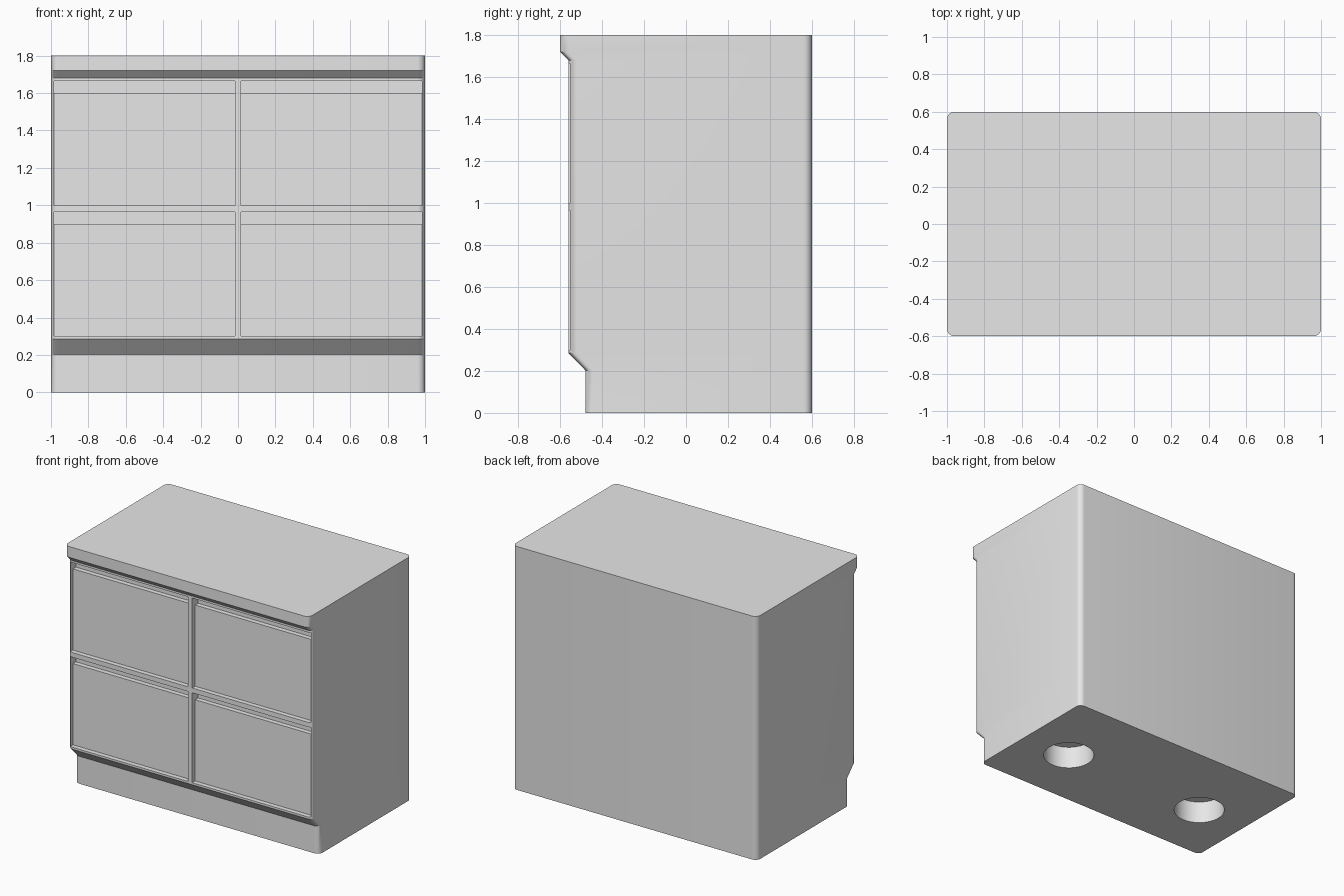
import bpy
import bmesh
from math import cos, sin, pi, radians
from mathutils import Matrix, Vector

cube = bpy.data.objects.get("Cube")
if cube:
    bpy.data.objects.remove(cube, do_unlink=True)

# Single plain finish
grey = bpy.data.materials.new("light_grey")
grey.use_nodes = True
grey.diffuse_color = (0.8, 0.8, 0.8, 1)
grey.node_tree.nodes["Principled BSDF"].inputs["Base Color"].default_value = (0.8, 0.8, 0.8, 1)

HALF_W, BACK, RADIUS, STEPS = 1.0, 0.6, 0.04, 6
FACE = -0.56          # plane of the drawer frame
OPENING = 0.07        # depth of the drawer openings
RECESS = 0.035        # how far the drawer fronts sit back
DRAWER_X = (0.017, 0.983)
DRAWER_ROWS = (0.3, 1.0)
DRAWER_H, FINGER_GAP = 0.665, 0.065


def make_object(name, bm):
    bmesh.ops.recalc_face_normals(bm, faces=bm.faces)
    mesh = bpy.data.meshes.new(name)
    bm.to_mesh(mesh)
    bm.free()
    mesh.materials.append(grey)
    obj = bpy.data.objects.new(name, mesh)
    bpy.context.collection.objects.link(obj)
    return obj


def add_box(bm, low, high):
    low, high = Vector(low), Vector(high)
    matrix = Matrix.Translation((low + high) / 2) @ Matrix.Diagonal((*(high - low), 1))
    bmesh.ops.create_cube(bm, size=1, matrix=matrix)


def rounded_outline(front):
    """Rounded rectangle reaching from the front plane to the back."""
    corners = ((1, BACK, 1), (-1, BACK, 1), (-1, front, -1), (1, front, -1))
    points = []
    for quarter, (sx, y, sy) in enumerate(corners):
        cx, cy = sx * (HALF_W - RADIUS), y - sy * RADIUS
        for i in range(STEPS + 1):
            a = (quarter + i / STEPS) * pi / 2
            points.append((cx + RADIUS * cos(a), cy + RADIUS * sin(a)))
    return points


# Body: plinth, sloped underside, frame, sloped lip and top
profile = ((-0.48, 0), (-0.48, 0.203), (FACE, 0.285), (FACE, 1.68), (-0.6, 1.72), (-0.6, 1.8))
bm = bmesh.new()
rings = [[bm.verts.new((x, y, z)) for x, y in rounded_outline(front)] for front, z in profile]
for lower, upper in zip(rings, rings[1:]):
    for i in range(len(lower)):
        j = (i + 1) % len(lower)
        bm.faces.new((lower[i], lower[j], upper[j], upper[i]))
bm.faces.new(rings[0])
bm.faces.new(rings[-1])
body = make_object("dresser_body", bm)

# Cutter: four drawer openings and two round holes underneath
bm = bmesh.new()
for side in (-1, 1):
    x0, x1 = sorted(side * x for x in DRAWER_X)
    for z in DRAWER_ROWS:
        add_box(bm, (x0, FACE - 0.1, z), (x1, FACE + OPENING, z + DRAWER_H))
    bmesh.ops.create_cone(bm, cap_ends=True, segments=48, radius1=0.177, radius2=0.177,
                          depth=0.4, matrix=Matrix.Translation((side * 0.6, 0, 0.167 - 0.2)))
cutter = make_object("opening_cutter", bm)
cutter.hide_render = True
cut = body.modifiers.new("openings", "BOOLEAN")
cut.operation = "DIFFERENCE"
cut.solver = "EXACT"
cut.object = cutter
bpy.context.view_layer.objects.active = body
bpy.ops.object.modifier_apply(modifier=cut.name)
bpy.data.objects.remove(cutter, do_unlink=True)

# Soft vertical corners, crisp edges elsewhere
for obj in bpy.context.selected_objects:
    obj.select_set(False)
body.select_set(True)
bpy.ops.object.shade_smooth_by_angle(angle=radians(30))

# Drawer fronts, set back and leaving a finger gap above
for side, side_name in ((-1, "right"), (1, "left")):
    x0, x1 = sorted(side * x for x in DRAWER_X)
    for z, row in zip(DRAWER_ROWS, ("lower", "upper")):
        bm = bmesh.new()
        add_box(bm, (x0, FACE + RECESS, z), (x1, FACE + OPENING, z + DRAWER_H - FINGER_GAP))
        make_object(f"{row}_{side_name}_drawer_front", bm)
